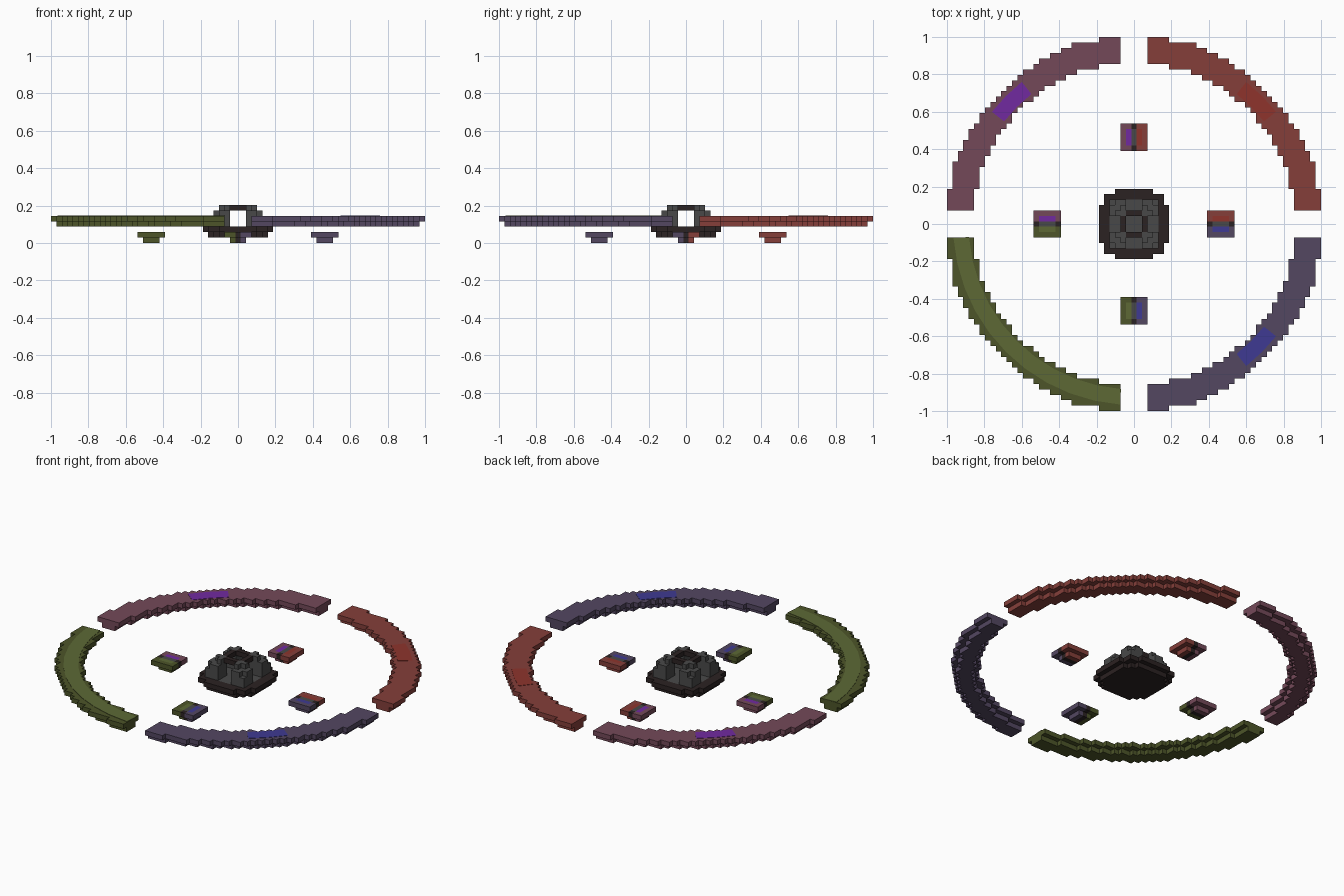
import bpy
import bmesh
import math
from mathutils import Vector

if "Cube" in bpy.data.objects:
    bpy.data.objects.remove(bpy.data.objects["Cube"], do_unlink=True)

V = 2 / 69  # edge of one block


def linear(c):
    c /= 255
    return c / 12.92 if c <= 0.04045 else ((c + 0.055) / 1.055) ** 2.4


def material(name, *rgb):
    m = bpy.data.materials.new(name)
    m.use_nodes = True
    col = [linear(c) for c in rgb] + [1]
    m.diffuse_color = col
    m.node_tree.nodes["Principled BSDF"].inputs["Base Color"].default_value = col
    return m


RED = material("dull red", 133, 63, 58)
BRIGHT_RED = material("bright red", 142, 52, 44)
MAUVE = material("mauve", 116, 73, 89)
PURPLE = material("purple", 113, 42, 160)
SLATE = material("slate violet", 83, 71, 97)
BLUE = material("blue", 62, 58, 146)
OLIVE = material("dark olive", 77, 85, 41)
LIGHT_OLIVE = material("light olive", 93, 105, 53)
BLACK = material("brown black", 43, 34, 34)
GREY = material("grey", 73, 73, 73)

# Quadrant signs: name, base colour, accent colour
QUADRANTS = {
    (1, 1): ("back_left", RED, BRIGHT_RED),
    (-1, 1): ("back_right", MAUVE, PURPLE),
    (1, -1): ("front_left", SLATE, BLUE),
    (-1, -1): ("front_right", OLIVE, LIGHT_OLIVE),
}
SIDES = [Vector(d) for d in
         ((1, 0, 0), (-1, 0, 0), (0, 1, 0), (0, -1, 0), (0, 0, 1), (0, 0, -1))]


def finish(bm, name, mats):
    mesh = bpy.data.meshes.new(name)
    bm.to_mesh(mesh)
    bm.free()
    for m in mats:
        mesh.materials.append(m)
    ob = bpy.data.objects.new(name, mesh)
    bpy.context.collection.objects.link(ob)
    return ob


def blocks(name, cells):
    """Outer skin of a set of unit blocks: {(i, j, k): material}."""
    bm = bmesh.new()
    mats = list(dict.fromkeys(cells.values()))
    for cell, mat in cells.items():
        centre = Vector(cell) + Vector((0, 0, 0.5))
        for d in SIDES:
            if tuple(int(a + b) for a, b in zip(cell, d)) in cells:
                continue
            u = Vector((d.y, d.z, d.x))
            w = d.cross(u)
            corners = [centre + (d + a * u + b * w) / 2
                       for a, b in ((-1, -1), (1, -1), (1, 1), (-1, 1))]
            face = bm.faces.new([bm.verts.new(c * V) for c in corners])
            face.material_index = mats.index(mat)
    bmesh.ops.remove_doubles(bm, verts=bm.verts, dist=V / 100)
    return finish(bm, name, mats)


def arc_plate(name, mid, half, r0, r1, z, mat):
    """Thin curved plate lying on a ring."""
    bm = bmesh.new()
    n = max(2, int(half / 4))
    angles = [math.radians(mid - half + 2 * half * t / n) for t in range(n + 1)]
    pts = [(r1, a) for a in angles] + [(r0, a) for a in reversed(angles)]
    face = bm.faces.new([bm.verts.new((r * math.cos(a), r * math.sin(a), z))
                         for r, a in pts])
    ext = bmesh.ops.extrude_face_region(bm, geom=[face])
    top = [g for g in ext["geom"] if isinstance(g, bmesh.types.BMVert)]
    bmesh.ops.translate(bm, verts=top, vec=(0, 0, 0.002))
    bmesh.ops.recalc_face_normals(bm, faces=bm.faces)
    return finish(bm, name, [mat])


# Outer ring quarters: wide upper layer on a narrower lower layer
for (sx, sy), (side, base, accent) in QUADRANTS.items():
    cells = {}
    for i in range(3, 35):
        for j in range(3, 35):
            d = i * i + j * j
            if 885 <= d <= 1200 or {i, j} == {11, 33}:
                cells[sx * i, sy * j, 4] = base
            if 945 <= d <= 1128:
                cells[sx * i, sy * j, 3] = base
    blocks("ring_" + side, cells)
    mid = math.degrees(math.atan2(sy, sx))
    half = 40.5 if accent is LIGHT_OLIVE else 6.7
    arc_plate("ring_inlay_" + side, mid, half, 0.885, 0.968, 5 * V, accent)

# Four small pads, each split between its neighbouring quarters
for name, px, py in (("left", 16, 0), ("right", -16, 0),
                     ("back", 0, 16), ("front", 0, -16)):
    cells = {}
    for a in range(-2, 3):
        for b in range(-2, 3):
            x, y = px + a, py + b
            inner = max(abs(a), abs(b)) < 2
            if x == 0 or y == 0:
                low, top = BLACK, GREY if inner else BLACK
            else:
                q = QUADRANTS[(1 if x > 0 else -1, 1 if y > 0 else -1)]
                low, top = q[1], q[2] if inner else q[1]
            cells[x, y, 1] = top
            if inner:
                cells[x, y, 0] = low
    blocks("pad_" + name, cells)

# Central dome: dark stepped base, four corner lobes, dark lintels round an open top
base, dome = {}, {}
for i in range(-6, 7):
    for j in range(-6, 7):
        d = i * i + j * j
        big, small = max(abs(i), abs(j)), min(abs(i), abs(j))
        if d <= 50:
            base[i, j, 2] = GREY if big <= 4 else BLACK
        if d <= 34:
            base[i, j, 1] = BLACK
        if small >= 2 and big <= 4:
            dome[i, j, 3] = dome[i, j, 4] = GREY
            if d <= 25:
                dome[i, j, 5] = GREY
            if d <= 13:
                dome[i, j, 6] = GREY
        elif big == 2:
            dome[i, j, 6] = BLACK
blocks("dome_base", base)
blocks("dome_shell", dome)
